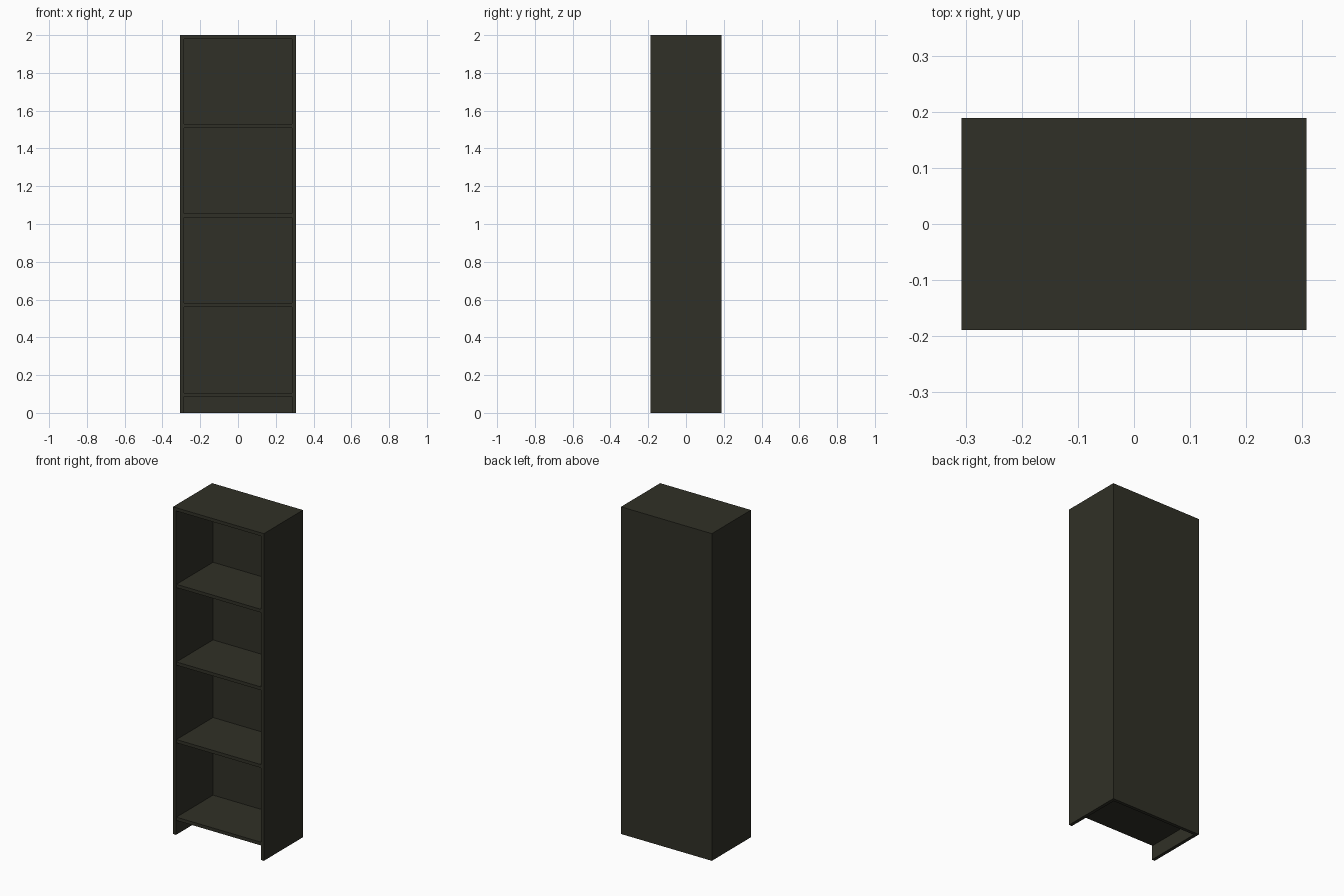
import bpy

if "Cube" in bpy.data.objects:
    bpy.data.objects.remove(bpy.data.objects["Cube"])

W, D, H, T = 0.614, 0.378, 2.0, 0.02   # outer width, depth, height, board thickness

black_brown = bpy.data.materials.new("black brown wood")
black_brown.diffuse_color = (0.030, 0.030, 0.020, 1.0)
black_brown.use_nodes = True
black_brown.node_tree.nodes["Principled BSDF"].inputs["Base Color"].default_value = black_brown.diffuse_color


def board(name, x, y, z):
    """Box board given as (min, max) ranges on each axis."""
    bpy.ops.mesh.primitive_cube_add(size=1, location=[(a + b) / 2 for a, b in (x, y, z)])
    obj = bpy.context.object
    obj.name = name
    obj.scale = [b - a for a, b in (x, y, z)]
    bpy.ops.object.transform_apply(location=False, rotation=False, scale=True)
    obj.data.materials.append(black_brown)
    return obj


inner = W / 2 - T
front, back = -D / 2, D / 2

# Side panels run to the floor
board("left_side", (-W / 2, -inner), (front, back), (0, H))
board("right_side", (inner, W / 2), (front, back), (0, H))

# Top and back panels sit between the sides
board("top_panel", (-inner, inner), (front, back), (H - T, H))
board("back_panel", (-inner, inner), (back - T, back), (0, H - T))

# Evenly spaced shelves, open gap under the lowest one
for i in range(4):
    top = 0.106 + i * 0.4745
    board(f"shelf_{i + 1}", (-inner, inner), (front + 0.005, back - T), (top - T, top))
